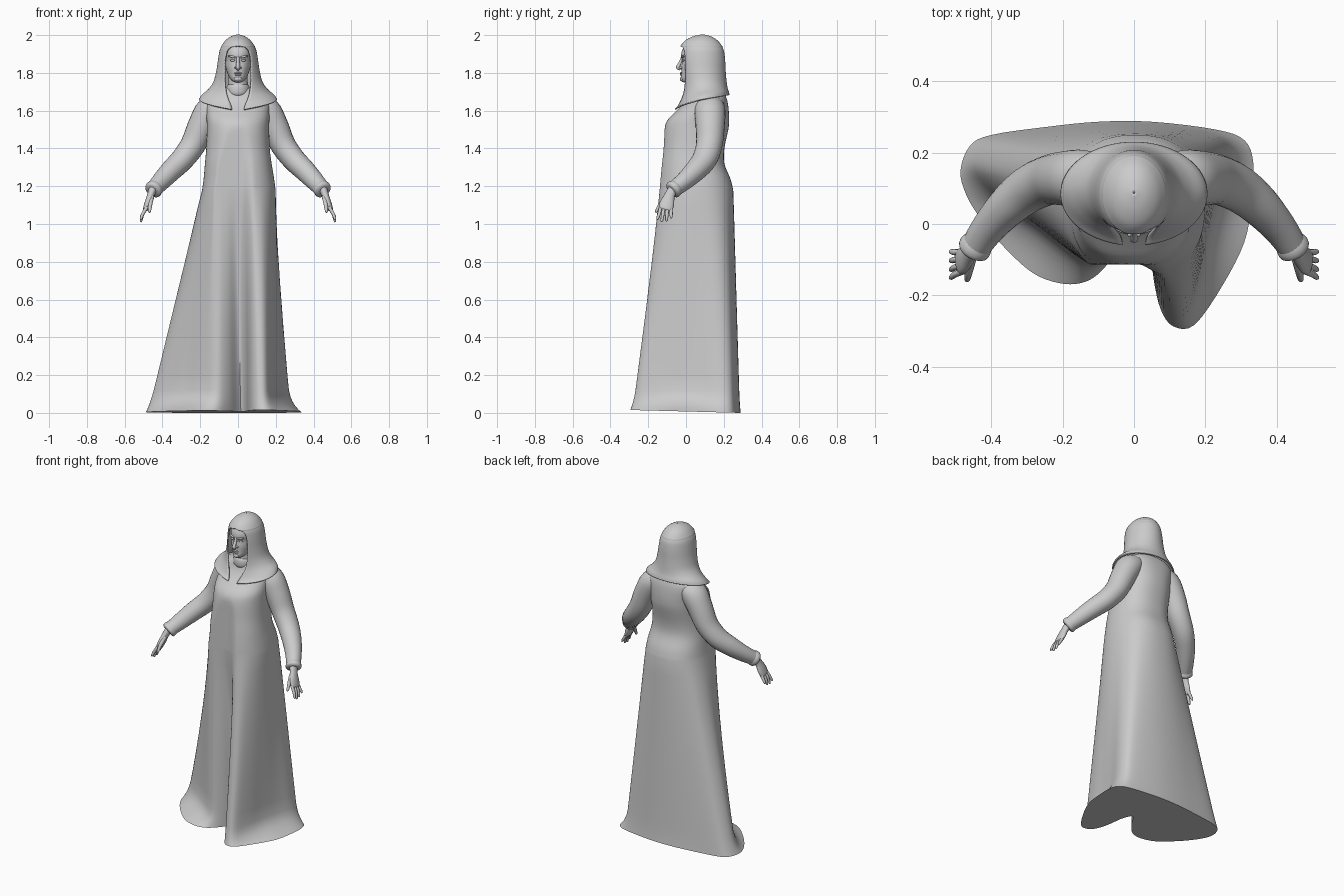
import bpy, bmesh, math
from mathutils import Vector

grey = bpy.data.materials.new("stone_grey")
grey.diffuse_color = (0.6, 0.6, 0.6, 1)


def spline(keys, steps, closed=False):
    """Catmull-Rom through tuples of any length."""
    n, out = len(keys), []
    for i in range(n if closed else n - 1):
        idx = [(i + k) % n if closed else min(max(i + k, 0), n - 1) for k in (-1, 0, 1, 2)]
        a, b, c, d = (keys[j] for j in idx)
        for s in range(steps):
            t = s / steps
            out.append(tuple(0.5 * (2 * q + (r - p) * t + (2 * p - 5 * q + 4 * r - u) * t * t
                                    + (3 * q - p - 3 * r + u) * t ** 3)
                             for p, q, r, u in zip(a, b, c, d)))
    return out if closed else out + [tuple(keys[-1])]


def loft(name, rings, closed=True, caps=True):
    bm = bmesh.new()
    rows = [[bm.verts.new(p) for p in ring] for ring in rings]
    m = len(rows[0])
    for lo, hi in zip(rows, rows[1:]):
        for i in range(m if closed else m - 1):
            j = (i + 1) % m
            bm.faces.new((lo[i], lo[j], hi[j], hi[i]))
    if caps:
        bm.faces.new(rows[0][::-1])
        bm.faces.new(rows[-1])
    bmesh.ops.remove_doubles(bm, verts=bm.verts, dist=1e-5)
    bmesh.ops.recalc_face_normals(bm, faces=bm.faces)
    me = bpy.data.meshes.new(name)
    bm.to_mesh(me)
    bm.free()
    ob = bpy.data.objects.new(name, me)
    bpy.context.collection.objects.link(ob)
    me.materials.append(grey)
    for o in bpy.context.selected_objects:
        o.select_set(False)
    ob.select_set(True)
    bpy.context.view_layer.objects.active = ob
    bpy.ops.object.shade_smooth_by_angle(angle=math.radians(50))
    return ob


def oval(a, x0, x1, y0, y1, e=0.85):
    c, s = math.cos(a), math.sin(a)
    return ((x0 + x1) / 2 + (x1 - x0) / 2 * math.copysign(abs(c) ** e, c),
            (y0 + y1) / 2 + (y1 - y0) / 2 * math.copysign(abs(s) ** e, s))


def body(a, *size):
    """Oval whose front only bulges past the chest on the fold side."""
    x, y = oval(a, *size)
    t = min(max((x - 0.01) / 0.08, 0), 1)
    return x, (-0.113 + (y + 0.113) * t * t * (3 - 2 * t) if y < -0.113 else y)


def tube(name, keys, side=(0, 1, 0), steps=4, n=16):
    """Keys are x, y, z, radius along side, radius across."""
    path = spline(keys, steps)
    pts = [Vector(p[:3]) for p in path]
    rings = []
    for i, p in enumerate(path):
        d = (pts[min(i + 1, len(pts) - 1)] - pts[max(i - 1, 0)]).normalized()
        v = d.cross(Vector(side)).normalized()
        u = v.cross(d)
        rings.append([pts[i] + u * p[3] * math.cos(k * math.tau / n)
                      + v * p[4] * math.sin(k * math.tau / n) for k in range(n)])
    return loft(name, rings)


def blob(name, loc, size, rot=(0, 0, 0)):
    bpy.ops.mesh.primitive_uv_sphere_add(segments=16, ring_count=10, location=loc, rotation=rot)
    ob = bpy.context.object
    ob.name, ob.scale = name, size
    ob.data.materials.append(grey)
    bpy.ops.object.shade_smooth()


# Robe: hem outline, the tighter outline above the hem flare, and the matching waist angle
outline = [(0.335, 0.17, 0.275, 0.165, 24), (0.31, 0.235, 0.273, 0.23, 42),
           (0.23, 0.265, 0.22, 0.26, 60), (0.05, 0.287, 0.05, 0.283, 85),
           (-0.1, 0.287, -0.1, 0.283, 102), (-0.25, 0.272, -0.25, 0.27, 120),
           (-0.4, 0.25, -0.4, 0.25, 138), (-0.46, 0.22, -0.455, 0.22, 150),
           (-0.487, 0.15, -0.475, 0.165, 168), (-0.47, 0.08, -0.435, 0.11, 185),
           (-0.42, 0, -0.365, 0.055, 200), (-0.35, -0.08, -0.285, 0, 212),
           (-0.28, -0.14, -0.225, -0.045, 222), (-0.21, -0.166, -0.17, -0.085, 231),
           (-0.15, -0.166, -0.13, -0.11, 239), (-0.1, -0.14, -0.09, -0.11, 246),
           (-0.04, -0.07, -0.04, -0.07, 256), (0.015, 0.005, 0.015, 0.005, 267),
           (0.045, -0.06, 0.045, -0.06, 275), (0.055, -0.155, 0.055, -0.155, 282),
           (0.075, -0.24, 0.075, -0.24, 289), (0.11, -0.287, 0.11, -0.28, 297),
           (0.17, -0.283, 0.152, -0.268, 309), (0.25, -0.17, 0.185, -0.165, 328),
           (0.31, -0.05, 0.208, -0.05, 346), (0.33, 0.06, 0.238, 0.06, 5)]
hem = spline([(*k[:4], math.cos(math.radians(k[4])), math.sin(math.radians(k[4])))
              for k in outline], 4, True)
angles = [math.atan2(k[5], k[4]) for k in hem]
waist = [body(a, -0.188, 0.198, -0.15, 0.25) for a in angles]
rings = []
for z in (0, 0.012, 0.025, 0.04, 0.06, 0.085, 0.12, 0.2, 0.35, 0.5, 0.65, 0.8, 0.95, 1.08):
    t = 1 - z / 1.2
    flare = max(0, 1 - z / 0.15) ** 2.5
    ring = []
    for (hx, hy, mx, my, *_), (wx, wy) in zip(hem, waist):
        tilt = 0.015 * (0.287 - hy) / 0.57 * max(0, 1 - z / 0.1)
        ring.append((wx + (mx - wx) * t + (hx - mx) * flare,
                     wy + (my - wy) * t + (hy - my) * flare, z + tilt))
    rings.append(ring)
torso = spline([(1.18, -0.19, 0.199, -0.15, 0.25), (1.24, -0.182, 0.191, -0.145, 0.235),
                (1.32, -0.175, 0.178, -0.137, 0.203),
                (1.4, -0.168, 0.168, -0.127, 0.203), (1.5, -0.165, 0.165, -0.116, 0.224),
                (1.55, -0.166, 0.166, -0.098, 0.228), (1.59, -0.168, 0.168, -0.06, 0.227),
                (1.63, -0.17, 0.17, -0.022, 0.223), (1.665, -0.165, 0.165, 0, 0.215),
                (1.695, -0.125, 0.125, 0.01, 0.2), (1.72, -0.07, 0.07, 0.015, 0.16)], 3)
rings += [[(*body(a, *p[1:]), p[0]) for a in angles] for p in torso]
loft("robe", rings)

# Sleeves, cuffs and hands, built on both sides
for s, side in ((1, "left"), (-1, "right")):
    def limb(part, keys, **kw):
        return tube(side + "_" + part, [(s * k[0], *k[1:]) for k in keys], **kw)
    limb("sleeve", [(0.09, 0.12, 1.635, 0.073, 0.055), (0.145, 0.126, 1.6, 0.082, 0.078),
                    (0.192, 0.128, 1.52, 0.077, 0.074), (0.238, 0.123, 1.42, 0.07, 0.067),
                    (0.295, 0.098, 1.342, 0.066, 0.062), (0.354, 0.05, 1.283, 0.058, 0.057),
                    (0.406, -0.008, 1.228, 0.048, 0.05), (0.442, -0.06, 1.188, 0.042, 0.043)], n=24)
    limb("cuff", [(0.434, -0.05, 1.196, 0.04, 0.042), (0.442, -0.06, 1.188, 0.046, 0.047),
                  (0.45, -0.07, 1.18, 0.046, 0.047), (0.454, -0.076, 1.175, 0.036, 0.038)], n=20)
    limb("palm", [(0.45, -0.07, 1.185, 0.026, 0.022), (0.463, -0.087, 1.15, 0.028, 0.019),
                  (0.477, -0.1, 1.11, 0.038, 0.018), (0.489, -0.107, 1.08, 0.036, 0.014),
                  (0.493, -0.109, 1.072, 0.026, 0.008)])
    for i, (root, tip, z) in enumerate(((-0.134, -0.15, 1.022), (-0.116, -0.128, 1.01),
                                        (-0.098, -0.103, 1.014), (-0.08, -0.078, 1.03))):
        limb(f"finger_{i + 1}", [(0.482, root, 1.09, 0.009, 0.01),
                                 (0.503, (root + tip) / 2, 1.055, 0.009, 0.009),
                                 (0.513, tip, z + 0.008, 0.007, 0.007),
                                 (0.515, tip, z, 0.003, 0.003)], n=10)
    limb("thumb", [(0.456, -0.1, 1.145, 0.014, 0.013), (0.464, -0.135, 1.105, 0.011, 0.011),
                   (0.468, -0.155, 1.07, 0.008, 0.008), (0.468, -0.16, 1.06, 0.003, 0.003)], n=10)

# Head, neck and collar
turn = [math.tau * i / 40 for i in range(40)]
skull = spline([(1.75, 0.014, -0.012, 0.06), (1.757, 0.03, -0.026, 0.09),
                (1.775, 0.045, -0.028, 0.12), (1.8, 0.057, -0.025, 0.15),
                (1.83, 0.066, -0.025, 0.17), (1.865, 0.071, -0.02, 0.18),
                (1.89, 0.072, -0.026, 0.18), (1.92, 0.071, -0.02, 0.17),
                (1.95, 0.06, 0, 0.15), (1.975, 0.035, 0.04, 0.13)], 3)
loft("head", [[(*oval(a, -w, w, f, b, 0.92), z) for a in turn] for z, w, f, b in skull])
tube("neck", [(0, 0.08, 1.62, 0.085, 0.08), (0, 0.07, 1.68, 0.066, 0.066),
              (0, 0.06, 1.72, 0.055, 0.054), (0, 0.06, 1.79, 0.05, 0.05)], n=32)
tube("collar", [(0, 0.066, 1.695, 0.056, 0.05), (0, 0.064, 1.702, 0.065, 0.063),
                (0, 0.06, 1.728, 0.061, 0.06), (0, 0.06, 1.738, 0.05, 0.05)], n=32)

# Facial features
tube("nose", [(0, -0.018, 1.888, 0.008, 0.007), (0, -0.028, 1.86, 0.009, 0.008),
              (0, -0.039, 1.838, 0.011, 0.01), (0, -0.041, 1.828, 0.012, 0.011),
              (0, -0.028, 1.82, 0.009, 0.008)], side=(1, 0, 0))
blob("upper_lip", (0, -0.026, 1.799), (0.021, 0.007, 0.005))
blob("lower_lip", (0, -0.026, 1.79), (0.018, 0.007, 0.005))
blob("chin", (0, -0.021, 1.768), (0.021, 0.012, 0.013))
for s, side in ((1, "left"), (-1, "right")):
    blob(side + "_nostril", (s * 0.012, -0.027, 1.828), (0.007, 0.01, 0.006))
    blob(side + "_brow", (s * 0.03, -0.018, 1.885), (0.024, 0.008, 0.006), (0, -s * 0.2, s * 0.25))
    blob(side + "_eye", (s * 0.029, -0.014, 1.866), (0.014, 0.006, 0.006), (0, 0, s * 0.25))

# Veil: open at the face, spreading into a shoulder cape
# Columns: z front, z side, z back, half width, front y, back y, opening in degrees
veil_keys = [(1.6, 1.658, 1.682, 0.203, -0.058, 0.227, 9),
             (1.628, 1.68, 1.698, 0.189, -0.036, 0.223, 12),
             (1.685, 1.712, 1.722, 0.153, -0.02, 0.216, 23),
             (1.745, 1.753, 1.755, 0.126, -0.02, 0.211, 32),
             (1.81, 1.81, 1.81, 0.111, -0.026, 0.206, 38),
             (1.87, 1.87, 1.87, 0.102, -0.031, 0.203, 41),
             (1.915, 1.915, 1.915, 0.094, -0.03, 0.197, 37),
             (1.936, 1.936, 1.936, 0.086, -0.026, 0.189, 24),
             (1.943, 1.943, 1.943, 0.083, -0.024, 0.186, 0),
             (1.97, 1.97, 1.97, 0.063, 0, 0.163, 0),
             (1.99, 1.99, 1.99, 0.035, 0.04, 0.13, 0),
             (2.0, 2.0, 2.0, 0.002, 0.086, 0.09, 0)]
rings = []
for zf, zs, zb, w, f, b, gap in spline(veil_keys, 4):
    g = math.radians(gap if gap > 0 else 0)
    ring = []
    for i in range(61):
        a = g + (math.tau - 2 * g) * i / 60
        c = math.cos(a)
        near = max(0, 1 - min(a, math.tau - a) / (math.pi / 2))
        z = zs + (zf - zs) * near + (zb - zs) * max(-c, 0)
        ring.append((w * math.sin(a), (f + b) / 2 - (b - f) / 2 * c, z))
    rings.append(ring)
veil = loft("veil", rings, closed=False, caps=False)
mod = veil.modifiers.new("cloth_thickness", "SOLIDIFY")
mod.thickness, mod.offset = 0.008, 0
